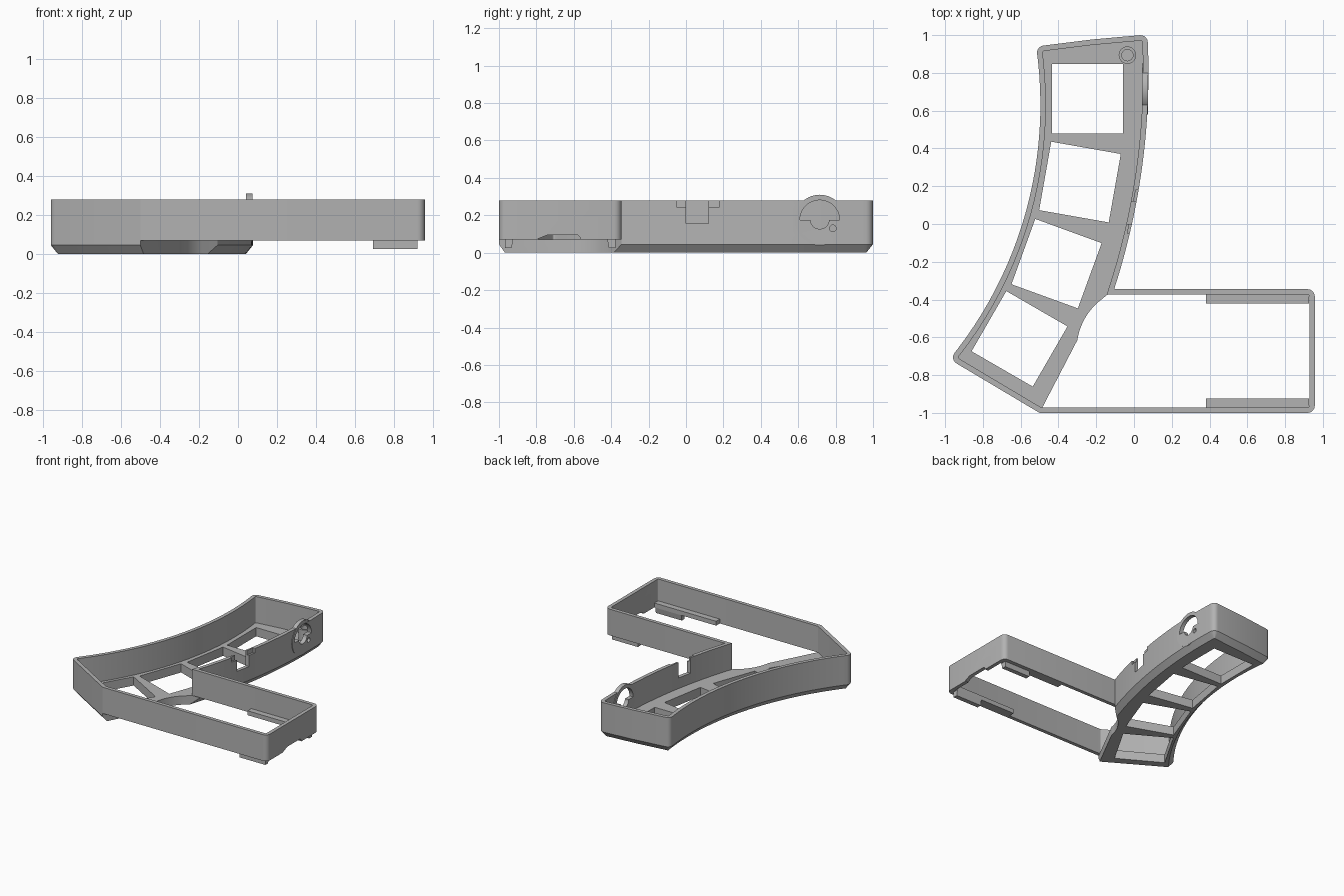
import bpy
import bmesh
from math import cos, sin, pi, radians, atan2
from mathutils import Vector, Matrix

cube = bpy.data.objects.get("Cube")
if cube:
    bpy.data.objects.remove(cube)

grey = bpy.data.materials.new("plain grey")
grey.use_nodes = True
tone = (0.45, 0.45, 0.45, 1)
grey.diffuse_color = tone
grey.node_tree.nodes["Principled BSDF"].inputs["Base Color"].default_value = tone

WALL, CHAMFER, ROUND = 0.029, 0.036, 0.038
Z_CHAMFER, Z_FLOOR, Z_TOP = 0.045, 0.07, 0.28


def arc(a, b, c, n):
    """Points on the circle through a, b and c, from a to c."""
    a, b, c = Vector(a), Vector(b), Vector(c)
    u, v = b - a, c - a
    k = 2 * (u.x * v.y - u.y * v.x)
    o = a + Vector((v.y * u.dot(u) - u.y * v.dot(v), u.x * v.dot(v) - v.x * u.dot(u))) / k
    p, q = a - o, c - o
    sweep = atan2(p.x * q.y - p.y * q.x, p.dot(q))
    return [o + Matrix.Rotation(sweep * i / n, 2) @ p for i in range(n + 1)]


def rounded(before, corner, after, r=ROUND, n=5):
    """Fillet points replacing a convex corner of an anticlockwise outline."""
    before, corner, after = Vector(before), Vector(corner), Vector(after)
    d1, d2 = (before - corner).normalized(), (after - corner).normalized()
    half = d1.angle(d2) / 2
    o = corner + (d1 + d2).normalized() * r / sin(half)
    start = corner + d1 * r * cos(half) / sin(half) - o
    return [o + Matrix.Rotation((pi - 2 * half) * i / n, 2) @ start for i in range(n + 1)]


def offset(pts, dists):
    """Move every edge of an anticlockwise outline inward by its distance."""
    out = []
    for i, p in enumerate(pts):
        e1 = (p - pts[i - 1]).normalized()
        e2 = (pts[(i + 1) % len(pts)] - p).normalized()
        n1, n2 = Vector((-e1.y, e1.x)), Vector((-e2.y, e2.x))
        d1, d2 = dists[i - 1], dists[i]
        k = n1.x * n2.y - n1.y * n2.x
        if abs(k) < 1e-3:
            out.append(p + n2 * d2)
        else:
            out.append(p + Vector((d1 * n2.y - d2 * n1.y, d2 * n1.x - d1 * n2.x)) / k)
    return out


def stack(name, loops, closed=False):
    """Skin matching 3D loops; cap the ends, or close the stack into a ring."""
    bm = bmesh.new()
    rows = [[bm.verts.new(p) for p in loop] for loop in loops]
    n = len(rows[0])
    pairs = list(zip(rows, rows[1:])) + ([(rows[-1], rows[0])] if closed else [])
    for lo, hi in pairs:
        for i in range(n):
            j = (i + 1) % n
            bm.faces.new((lo[i], lo[j], hi[j], hi[i]))
    if not closed:
        bm.faces.new(rows[0][::-1])
        bm.faces.new(rows[-1])
    bmesh.ops.recalc_face_normals(bm, faces=bm.faces)
    mesh = bpy.data.meshes.new(name)
    bm.to_mesh(mesh)
    bm.free()
    mesh.materials.append(grey)
    ob = bpy.data.objects.new(name, mesh)
    bpy.context.collection.objects.link(ob)
    return ob


def level(pts, z):
    return [(p[0], p[1], z) for p in pts]


def along_x(name, profile, x0, x1):
    """Prism with a (y, z) profile."""
    return stack(name, [[(x, y, z) for y, z in profile] for x in (x0, x1)])


def rect(a0, a1, b0, b1):
    return [(a0, b0), (a1, b0), (a1, b1), (a0, b1)]


def disc(cy, cz, r, a0=0, a1=360, n=40):
    count = n if a1 - a0 == 360 else n + 1
    angles = [radians(a0 + (a1 - a0) * i / n) for i in range(count)]
    return [(cy + r * cos(a), cz + r * sin(a)) for a in angles]


def boolean(ob, tools, operation="DIFFERENCE"):
    """Apply the tools to the object, then remove them."""
    for tool in tools:
        tool.hide_render = True
        mod = ob.modifiers.new("cut", "BOOLEAN")
        mod.object, mod.operation, mod.solver = tool, operation, "EXACT"
    bpy.context.view_layer.update()
    mesh = bpy.data.meshes.new_from_object(ob.evaluated_get(bpy.context.evaluated_depsgraph_get()))
    ob.modifiers.clear()
    ob.data = mesh
    for tool in tools:
        bpy.data.objects.remove(tool)


# Outline pieces, anticlockwise
tip, heel, crook = (-0.977, -0.716), (-0.5, -1.0), (-0.105, -0.345)
top_right, top_left = (0.071, 1.003), (-0.518, 0.94)
arm_low, arm_high = (0.957, -1.0), (0.957, -0.345)
right_arc = arc(crook, (0.026, 0.19), top_right, 24)
left_arc = arc(top_left, (-0.53, 0.25), tip, 24)
top_mid = Vector((-0.22, 0.977))
curved_side = (right_arc[:-1] + rounded(right_arc[-2], top_right, top_mid) + [top_mid]
               + rounded(top_mid, top_left, left_arc[1]) + left_arc[1:-1])
front_edge = rounded(left_arc[-2], tip, heel) + [Vector(heel)]
arm = rounded(heel, arm_low, arm_high) + rounded(arm_low, arm_high, crook)

# Thin wall around the curved body and the arm
outer = front_edge + arm + curved_side
inner = offset(outer, [WALL] * len(outer))
wall = stack("outer_wall", [level(outer, Z_FLOOR), level(outer, Z_TOP),
                            level(inner, Z_TOP), level(inner, Z_FLOOR)], closed=True)

# Round dial housing set almost flush into the curved wall
CY, CZ = 0.715, 0.175
boolean(wall, [along_x("housing", disc(CY, CZ, 0.135, n=56), 0.042, 0.075)], "UNION")
boolean(wall, [
    along_x("dial_upper", disc(CY, CZ, 0.106, 0, 180), 0, 0.2),
    along_x("dial_lower", disc(CY, CZ + 0.002, 0.05, 180, 360), 0, 0.2),
    along_x("pin_hole", disc(0.785, 0.13, 0.018, n=16), 0, 0.2),
    # stepped slot in the rim
    along_x("slot", rect(0.0, 0.12, 0.155, 0.4), -0.2, 0.2),
    stack("slot_step", [level([(-0.035, -0.05), (0.2, -0.05), (0.2, 0.18), (0.009, 0.18)], z)
                        for z in (0.245, 0.4)]),
    # shallow notch under the end of the arm
    along_x("end_notch", [(-0.79, 0.05), (-0.565, 0.05), (-0.565, 0.08), (-0.58, 0.095),
                          (-0.74, 0.095), (-0.79, 0.075)], 0.85, 1.1),
])

# Chamfered floor with a scooped edge towards the arm
scoop = arc((-0.3, -0.615), (-0.257, -0.495), (-0.185, -0.41), 12)
base = front_edge + scoop + curved_side
first = len(front_edge) - 1
dists = [0 if first <= i <= first + len(scoop) else CHAMFER for i in range(len(base))]
floor = stack("floor_plate", [level(offset(base, dists), 0), level(base, Z_CHAMFER),
                              level(base, Z_FLOOR)])

# Square windows, each turned ten degrees further
windows = []
for i, (x, y) in enumerate([(-0.246, 0.664), (-0.286, 0.222), (-0.41, -0.21), (-0.606, -0.608)]):
    turn = Matrix.Rotation(radians(-10 * i), 2)
    square = [turn @ Vector(p) + Vector((x, y)) for p in rect(-0.187, 0.187, -0.184, 0.184)]
    windows.append(stack("window", [level(square, -0.1), level(square, 0.2)]))
boolean(floor, windows)

# Hollow post in the top corner
ring = [disc(-0.035, 0.894, r, n=32) for r in (0.046, 0.03)]
post = stack("corner_post", [level(ring[0], Z_FLOOR), level(ring[0], 0.16),
                             level(ring[1], 0.16), level(ring[1], Z_FLOOR)], closed=True)

# Ledges and hanging hooks inside the arm, mirrored about its middle
MID = (arm_low[1] + arm_high[1]) / 2
for side, s in (("back", 1), ("front", -1)):
    def across(profile):
        return [(MID + s * y, z) for y, z in profile]
    along_x(side + "_ledge", across(rect(0.252, 0.3, 0.07, 0.105)), 0.38, 0.927)
    along_x(side + "_hook", across([(0.252, 0.07), (0.26, 0.025), (0.296, 0.025), (0.296, 0.07)]),
            0.69, 0.92)

# Smooth the curves, keep the edges crisp
for ob in (wall, floor, post):
    bpy.ops.object.select_all(action="DESELECT")
    ob.select_set(True)
    bpy.context.view_layer.objects.active = ob
    bpy.ops.object.shade_smooth_by_angle(angle=radians(25))
